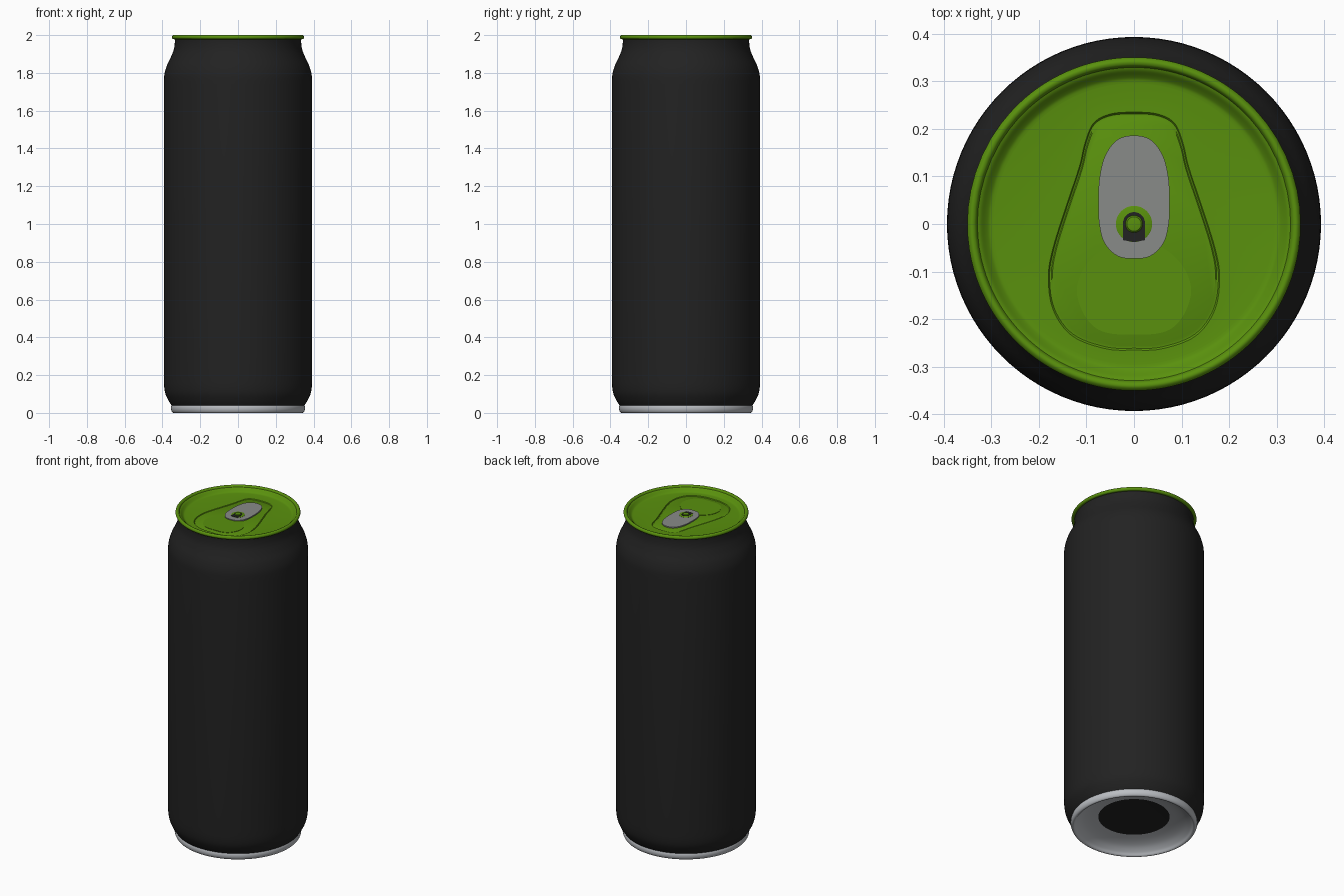
import bpy, bmesh, math
from mathutils import Vector

cube = bpy.data.objects.get("Cube")
if cube:
    bpy.data.objects.remove(cube, do_unlink=True)


def material(name, r, g, b):
    m = bpy.data.materials.new(name)
    m.use_nodes = True
    m.diffuse_color = (r, g, b, 1)
    bsdf = next(n for n in m.node_tree.nodes if n.type == 'BSDF_PRINCIPLED')
    bsdf.inputs["Base Color"].default_value = (r, g, b, 1)
    return m


BLACK = material("matt black", 0.016, 0.016, 0.016)
GREEN = material("lid green", 0.10, 0.28, 0.004)
GREY = material("tab grey", 0.25, 0.26, 0.25)
SILVER = material("bare aluminium", 0.50, 0.52, 0.55)


def smooth_path(pts, steps=6):
    """Catmull-Rom curve through the points, ends clamped."""
    pts = [Vector(p) for p in pts]
    ext = [pts[0]] + pts + [pts[-1]]
    out = []
    for a, b, c, d in zip(ext, ext[1:], ext[2:], ext[3:]):
        for i in range(steps):
            t = i / steps
            out.append(0.5 * (2 * b + (c - a) * t + (2 * a - 5 * b + 4 * c - d) * t * t
                              + (3 * b - a - 3 * c + d) * t ** 3))
    return out + [pts[-1]]


def mirrored_outline(half):
    """Closed outline from its +x half, which runs from top to bottom."""
    mirror = [(-x, y) for x, y in half[-2:0:-1]]
    loop = half + mirror
    n = len(loop)
    path = smooth_path(loop[-2:] + loop + loop[:3])
    return path[12:12 + n * 6][::-1]


def loft(name, rings, mat, cap_start=False, cap_end=False):
    """Skin a list of closed rings of equal length."""
    bm = bmesh.new()
    loops = [[bm.verts.new(p) for p in ring] for ring in rings]
    for lo, hi in zip(loops, loops[1:]):
        n = len(lo)
        for i in range(n):
            j = (i + 1) % n
            bm.faces.new((lo[i], lo[j], hi[j], hi[i]))
    if cap_start:
        bm.faces.new(loops[0][::-1])
    if cap_end:
        bm.faces.new(loops[-1])
    mesh = bpy.data.meshes.new(name)
    bm.to_mesh(mesh)
    bm.free()
    obj = bpy.data.objects.new(name, mesh)
    bpy.context.collection.objects.link(obj)
    mesh.materials.append(mat)
    bpy.ops.object.select_all(action='DESELECT')
    obj.select_set(True)
    bpy.context.view_layer.objects.active = obj
    bpy.ops.object.shade_smooth_by_angle(angle=math.radians(35))
    return obj


def circle(r, z, n=96):
    return [(r * math.cos(2 * math.pi * i / n), r * math.sin(2 * math.pi * i / n), z)
            for i in range(n)]


def turned(name, profile, mat, **caps):
    return loft(name, [circle(r, z) for r, z in profile], mat, **caps)


def plate(name, outline, z, height, mat):
    return loft(name, [[(x, y, h) for x, y in outline] for h in (z, z + height)],
                mat, cap_start=True, cap_end=True)


# Body wall with tapered foot and shoulder
foot = smooth_path([(.352, .04), (.368, .065), (.384, .10), (.391, .14), (.393, .19)])
shoulder = smooth_path([(.393, 1.74), (.390, 1.79), (.378, 1.835), (.357, 1.88),
                        (.341, 1.92), (.335, 1.955), (.335, 1.985)])
turned("can_body", foot + shoulder, BLACK)

# Bare metal base ring running into the concave dome
dome = smooth_path([(.20, .062), (.25, .052), (.29, .038), (.32, .018), (.332, .004),
                    (.340, 0), (.348, .004), (.354, .016), (.355, .03), (.352, .041)], 4)
turned("base_ring", dome, SILVER)

# Dark centre of the dome
turned("base_centre", [(.10, .067), (.20, .062)], BLACK, cap_start=True)

# Lid: rolled rim, countersink wall, and pressed panel
panel = mirrored_outline([(0, .235), (.05, .231), (.085, .212), (.103, .17), (.115, .12),
                          (.145, .03), (.17, -.05), (.18, -.11), (.17, -.18),
                          (.13, -.235), (.06, -.262)] + [(0, -.265)])
FLOOR = 1.968
rim = smooth_path([(.334, 1.978), (.345, 1.979), (.350, 1.986), (.349, 1.994),
                   (.342, 2.0), (.334, 1.998), (.329, 1.990)], 4)
wall = smooth_path([(.329, 1.990), (.322, 1.986), (.312, 1.976), (.304, 1.970),
                    (.295, FLOOR)], 4)
rings = [[(*(p.normalized() * r), z) for p in panel] for r, z in rim + wall[1:]]
for scale, z in ((1, FLOOR), (.985, FLOOR - .004), (.965, FLOOR - .004), (.95, FLOOR - .002)):
    rings.append([(*(p * scale), z) for p in panel])
loft("lid", rings, GREEN, cap_end=True)

# Scored mouth opening
mouth = mirrored_outline([(0, -.035), (.06, -.05), (.102, -.088), (.12, -.135),
                          (.11, -.18), (.085, -.215), (.05, -.23), (0, -.232)])
plate("mouth_panel", mouth, FLOOR - .004, .004, GREEN)

# Pull tab
tab = mirrored_outline([(0, .186), (.035, .177), (.06, .145), (.072, .10), (.075, .05),
                        (.073, 0), (.062, -.04), (.035, -.067), (0, -.073)])
TAB = FLOOR + .005
plate("pull_tab", tab, FLOOR - .002, .007, GREY)

# Rivet seat, dark slot and rivet
turned("rivet_seat", [(.038, TAB - .002), (.038, TAB + .001), (.036, TAB + .002)],
       GREEN, cap_end=True)
slot = [(.023 * math.cos(a), .023 * math.sin(a) + .002)
        for a in (math.pi * i / 24 for i in range(25))]
plate("rivet_slot", slot + [(-.023, -.034), (0, -.038), (.023, -.034)], TAB, .003, BLACK)
turned("rivet", [(.018, TAB), (.018, TAB + .005), (.015, TAB + .008), (.008, TAB + .009)],
       GREEN, cap_end=True)
